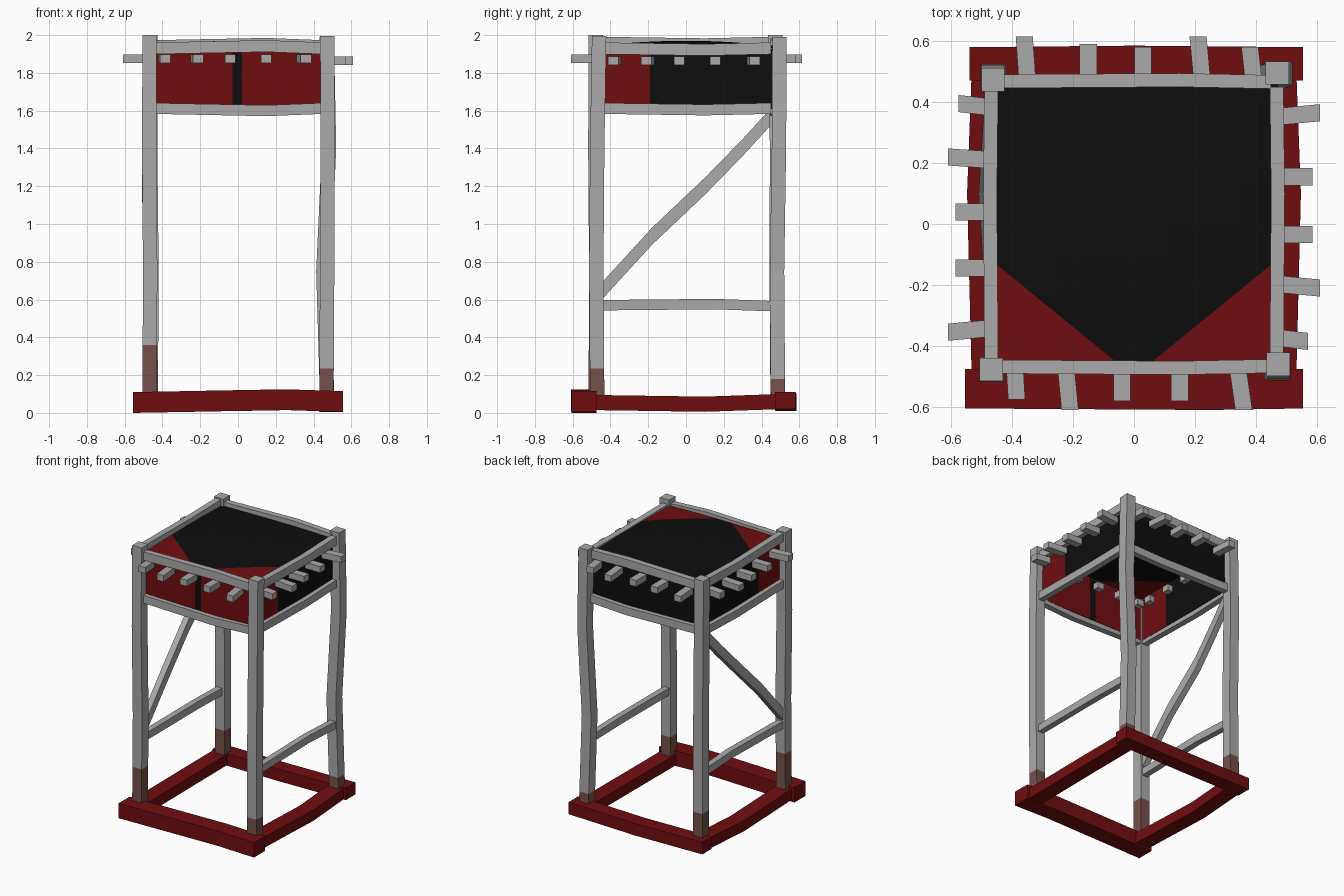
import bpy, bmesh, math
from mathutils import Vector

if "Cube" in bpy.data.objects:
    bpy.data.objects.remove(bpy.data.objects["Cube"])


def material(name, rgb):
    m = bpy.data.materials.new(name)
    m.use_nodes = True
    m.diffuse_color = (*rgb, 1)
    m.node_tree.nodes["Principled BSDF"].inputs["Base Color"].default_value = (*rgb, 1)
    return m


GREY = material("weathered grey", (0.41, 0.40, 0.40))
RED = material("dark red", (0.165, 0.004, 0.005))
BLACK = material("black", (0.004, 0.004, 0.004))
STAIN = material("reddish stain", (0.18, 0.08, 0.075))


def finish(name, bm, mats, rule=None):
    bmesh.ops.recalc_face_normals(bm, faces=bm.faces)
    if rule:
        for f in bm.faces:
            f.material_index = rule(f.calc_center_median())
    me = bpy.data.meshes.new(name)
    bm.to_mesh(me)
    bm.free()
    for m in mats:
        me.materials.append(m)
    ob = bpy.data.objects.new(name, me)
    bpy.context.collection.objects.link(ob)
    return ob


def cut(bm, point, normal):
    bmesh.ops.bisect_plane(bm, geom=bm.verts[:] + bm.edges[:] + bm.faces[:],
                           plane_co=point, plane_no=normal)


def beam_mesh(pts, axis, a, b):
    """Square-cut timber along axis, through pts; a and b are the section sizes."""
    bm = bmesh.new()
    u, v = [i for i in range(3) if i != axis]
    rings = []
    for p in pts:
        ring = []
        for su, sv in ((-1, -1), (1, -1), (1, 1), (-1, 1)):
            co = Vector(p)
            co[u] += su * a / 2
            co[v] += sv * b / 2
            ring.append(bm.verts.new(co))
        rings.append(ring)
    for r, s in zip(rings, rings[1:]):
        for i in range(4):
            bm.faces.new((r[i], r[i - 1], s[i - 1], s[i]))
    bm.faces.new(rings[0])
    bm.faces.new(rings[-1])
    return bm


def beam(name, pts, axis, a, b, mat=GREY):
    return finish(name, beam_mesh(pts, axis, a, b), [mat])


X, Y, Z = 0, 1, 2

# Base frame
beam("base_front", [(-0.555, -0.54, 0.055), (0.25, -0.545, 0.07), (0.555, -0.54, 0.06)],
     X, 0.13, 0.11, RED)
beam("base_back", [(-0.54, 0.525, 0.06), (0, 0.53, 0.055), (0.555, 0.525, 0.065)],
     X, 0.11, 0.09, RED)
for side, s in (("right", -1), ("left", 1)):
    beam("base_" + side, [(s * 0.475, -0.5, 0.055), (s * 0.49, 0.1, 0.046), (s * 0.475, 0.5, 0.06)],
         Y, 0.115, 0.08, RED)

# Corner posts, stained near the ground
posts = {
    "front_right": (0.36, [(-0.468, -0.478), (-0.465, -0.475), (-0.47, -0.48), (-0.468, -0.477)], 2.0),
    "front_left": (0.235, [(0.468, -0.47), (0.472, -0.475), (0.475, -0.47), (0.473, -0.46)], 1.995),
    "back_left": (0.18, [(0.472, 0.487), (0.452, 0.482), (0.482, 0.492), (0.47, 0.495)], 1.99),
    "back_right": (0.28, [(-0.462, 0.485), (-0.458, 0.48), (-0.465, 0.482), (-0.463, 0.473)], 2.0),
}
for name, (stain, xy, top) in posts.items():
    pts = [(x, y, z) for (x, y), z in zip(xy, (0.07, 0.75, 1.4, top))]
    bm = beam_mesh(pts, Z, 0.076, 0.076)
    cut(bm, (0, 0, stain), (0, 0, 1))
    finish("post_" + name, bm, [GREY, STAIN], lambda c, h=stain: int(c.z < h))

# Rails around the cabin: three heights (start, middle, end) each
E = 0.45
for level, dz, thick in (("lower", 1.612, 0.058), ("upper", 1.93, 0.062)):
    up = level == "upper"
    for side, s in (("front", -1), ("back", 1)):
        z = dz + (0.012 if up and s > 0 else 0)
        beam(f"{level}_rail_{side}",
             [(-E, s * 0.468, z), (0.15, s * 0.472, z + (0.012 if up else -0.012)), (E, s * 0.466, z)],
             X, 0.045, thick)
    for side, s in (("right", -1), ("left", 1)):
        z = dz + (0.03 if up and s < 0 else 0)
        beam(f"{level}_rail_{side}",
             [(s * 0.468, -E, z), (s * 0.472, 0.1, z - 0.008), (s * 0.468, E, z)],
             Y, 0.045, thick)

# Cabin walls: black centre strip in front, red only towards the front on the sides
W = 0.452
WALL_Z, WALL_H = 1.77, 0.32


def front_rule(c):
    return int(-0.03 < c.x < 0.02)


bm = beam_mesh([(-W, -W, WALL_Z), (W, -W, WALL_Z)], X, 0.015, WALL_H)
for x in (-0.03, 0.02):
    cut(bm, (x, 0, 0), (1, 0, 0))
finish("wall_front", bm, [RED, BLACK], front_rule)
beam("wall_back", [(-W, W, WALL_Z), (W, W, WALL_Z)], X, 0.015, WALL_H, BLACK)
for side, s in (("right", -1), ("left", 1)):
    bm = beam_mesh([(s * W, -W, WALL_Z), (s * W, W, WALL_Z)], Y, 0.015, WALL_H)
    cut(bm, (0, -0.19, 0), (0, 1, 0))
    finish("wall_" + side, bm, [RED, BLACK], lambda c: int(c.y > -0.19))

# Gently domed roof with red front corners
R = 0.472
SLOPE = 0.31 / 0.38


def roof_rule(c):
    return int(c.y > -0.445 + SLOPE * (abs(c.x) - 0.068))


bm = bmesh.new()
bmesh.ops.create_grid(bm, x_segments=8, y_segments=8, size=R)
for s in (-1, 1):
    cut(bm, (s * 0.068, -0.445, 0), (-s * SLOPE, 1, 0))
for v in bm.verts:
    v.co.z = 1.944 + 0.026 * math.cos(v.co.x * 3.2) * math.cos(v.co.y * 3.2)
roof = finish("roof", bm, [RED, BLACK], roof_rule)
solid = roof.modifiers.new("thickness", "SOLIDIFY")
solid.thickness = 0.012

# Rafter ends: position along the wall, reach, sideways drift
rafters = {
    "front": [(-0.385, 0.575, 0.01), (-0.21, 0.61, 0.02), (-0.04, 0.58, 0), (0.15, 0.58, 0), (0.36, 0.61, 0.03)],
    "back": [(-0.36, 0.615, -0.015), (-0.15, 0.59, 0), (0.03, 0.58, 0), (0.21, 0.615, -0.02), (0.38, 0.58, -0.02)],
    "left": [(-0.385, 0.57, -0.02), (-0.21, 0.61, -0.02), (-0.035, 0.585, 0), (0.155, 0.585, 0), (0.365, 0.61, 0.02)],
    "right": [(-0.355, 0.61, -0.02), (-0.145, 0.585, 0), (0.04, 0.585, 0), (0.22, 0.61, 0.015), (0.395, 0.575, 0.02)],
}
for side, ends in rafters.items():
    s = 1 if side in ("back", "left") else -1
    along_y = side in ("front", "back")
    z = 1.865 if side == "left" else 1.875
    for i, (t, reach, drift) in enumerate(ends):
        pts = [(t - drift, s * 0.4, z), (t, s * reach, z)]
        if not along_y:
            pts = [(q, p, h) for p, q, h in pts]
        beam(f"rafter_{side}_{i + 1}", pts, Y if along_y else X, 0.056, 0.046)

# Side cross bars and the single diagonal brace
for side, s in (("right", -1), ("left", 1)):
    beam("cross_bar_" + side, [(s * 0.465, -0.45, 0.57), (s * 0.46, 0.15, 0.576), (s * 0.465, 0.46, 0.565)],
         Y, 0.045, 0.055)
beam("diagonal_brace", [(-0.465, -0.45, 0.64), (-0.47, -0.18, 0.935), (-0.487, 0.1, 1.2),
                        (-0.475, 0.3, 1.405), (-0.465, 0.46, 1.58)], Y, 0.045, 0.09)
